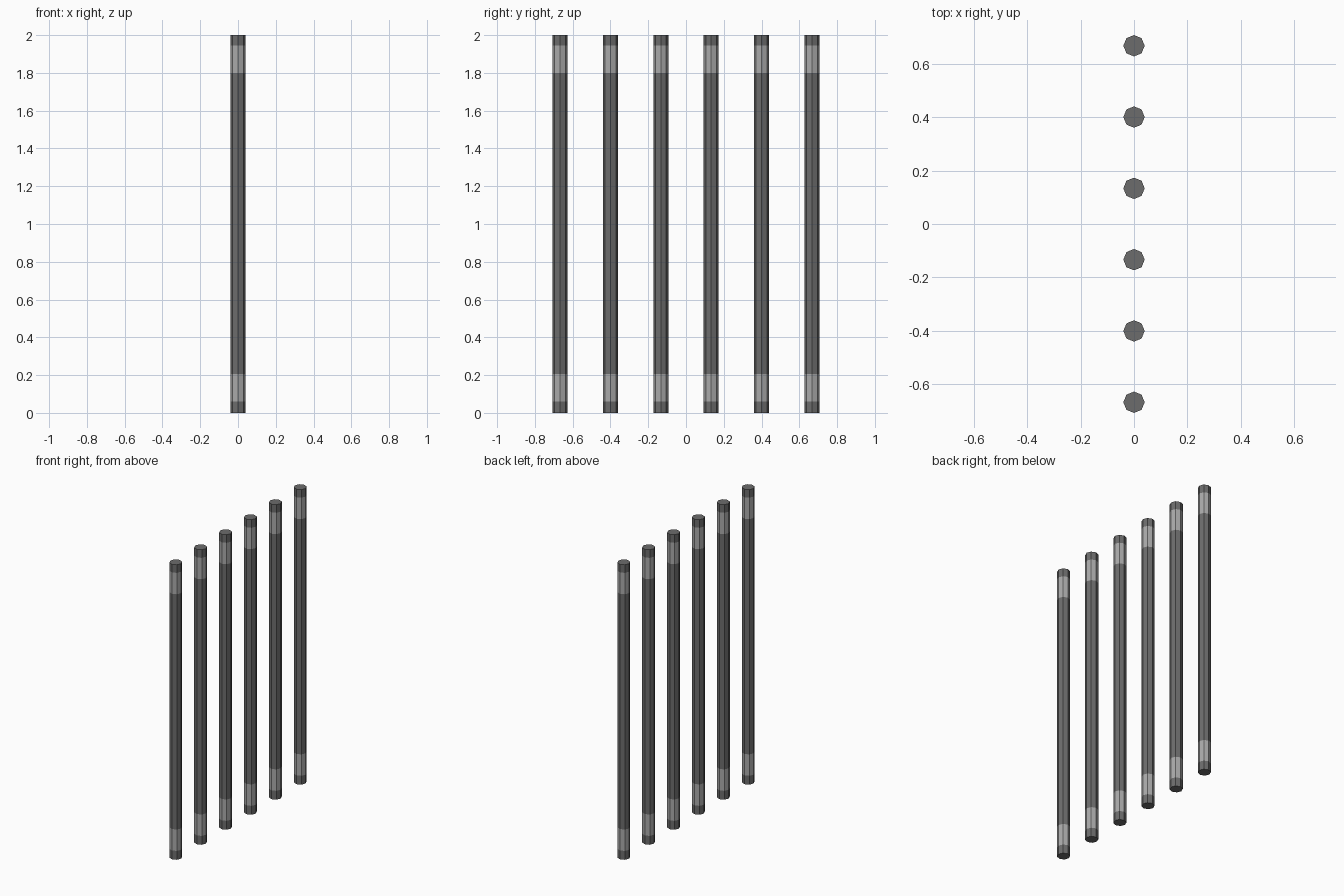
import bpy

if "Cube" in bpy.data.objects:
    bpy.data.objects.remove(bpy.data.objects["Cube"])

RADIUS = 0.04
SIDES = 8
PITCH = 0.2667
# Ring heights: dark end, light band, dark shaft, light band, dark end
LEVELS = [0.0, 0.06, 0.205, 1.8, 1.945, 2.0]


def material(name, value):
    mat = bpy.data.materials.new(name)
    mat.diffuse_color = (value, value, value, 1)
    mat.use_nodes = True
    mat.node_tree.nodes["Principled BSDF"].inputs["Base Color"].default_value = mat.diffuse_color
    return mat


dark = material("dark_metal", 0.15)
light = material("light_band", 0.4)


def make_bar(name, y):
    import bmesh
    from math import cos, sin, tau
    bm = bmesh.new()
    rings = [[bm.verts.new((RADIUS * cos(tau * i / SIDES), RADIUS * sin(tau * i / SIDES), z))
              for i in range(SIDES)] for z in LEVELS]
    # Side walls, every second section is a light band
    for k in range(len(rings) - 1):
        a, b = rings[k], rings[k + 1]
        for i in range(SIDES):
            j = (i + 1) % SIDES
            bm.faces.new((a[i], a[j], b[j], b[i])).material_index = k if k < 2 else k % 2
    # End caps
    bm.faces.new(rings[0][::-1])
    bm.faces.new(rings[-1])
    mesh = bpy.data.meshes.new(name)
    bm.to_mesh(mesh)
    bm.free()
    mesh.materials.append(dark)
    mesh.materials.append(light)
    obj = bpy.data.objects.new(name, mesh)
    obj.location.y = y
    bpy.context.collection.objects.link(obj)


# Row of six upright bars
for n in range(6):
    make_bar(f"bar_{n + 1}", (n - 2.5) * PITCH)
